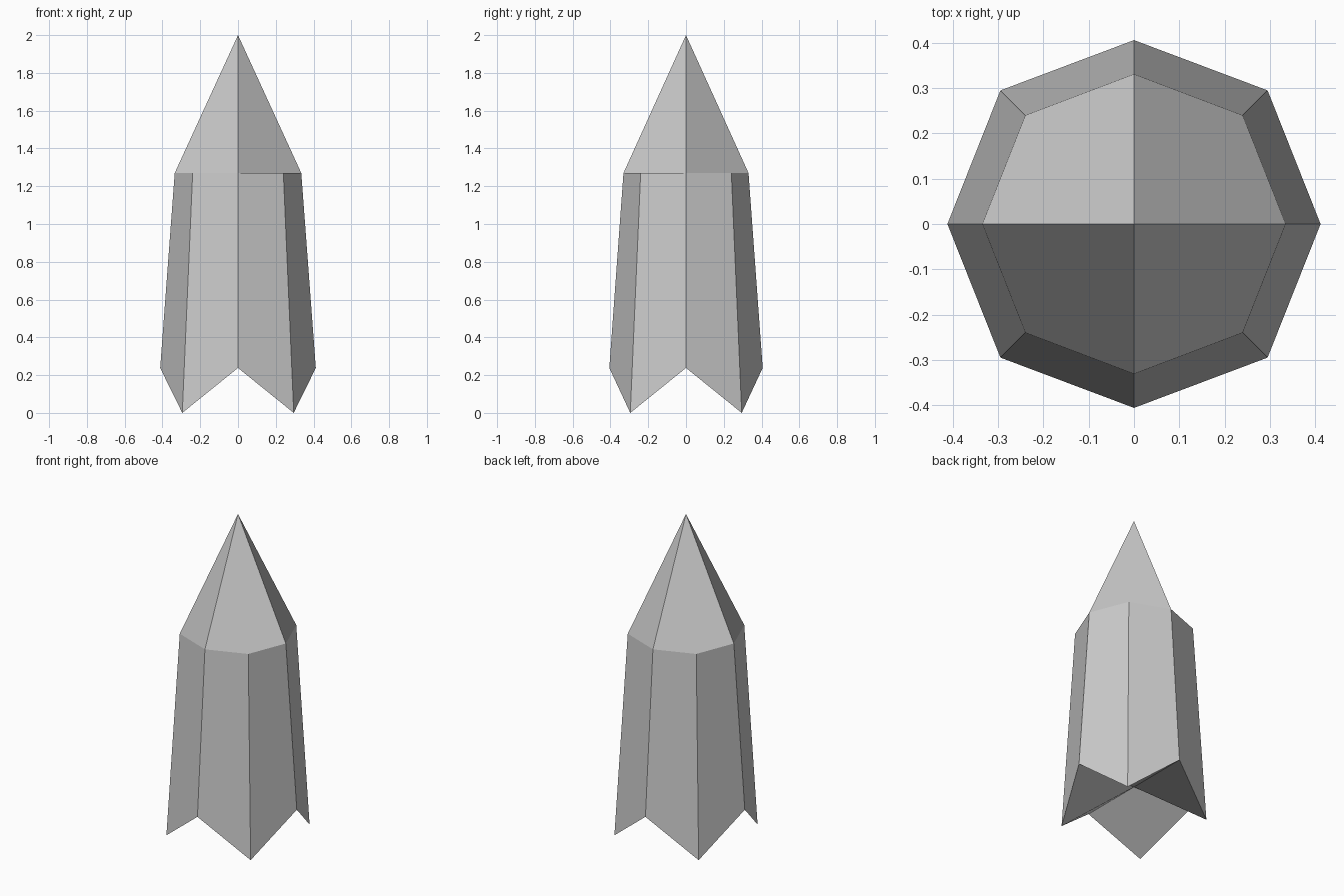
import bpy, bmesh

if "Cube" in bpy.data.objects:
    bpy.data.objects.remove(bpy.data.objects["Cube"])


def octagon(bm, rx, ry, diagonal, z_axis, z_diagonal):
    """Eight points: even ones on the x/y axes, odd ones on the diagonals."""
    d = diagonal
    plan = [(rx, 0), (d, d), (0, ry), (-d, d),
            (-rx, 0), (-d, -d), (0, -ry), (d, -d)]
    return [bm.verts.new((x, y, z_diagonal if i % 2 else z_axis))
            for i, (x, y) in enumerate(plan)]


def bent_quad(bm, a, b, c, d, fold_bd):
    """Non-planar quad; the first corner decides which diagonal it folds on."""
    bm.faces.new((b, c, d, a) if fold_bd else (a, b, c, d))


bm = bmesh.new()

# Notched lower rim, shoulder ring, tip and centre of the underside
rim = octagon(bm, 0.412, 0.406, 0.295, 0.238, 0.0)
shoulder = octagon(bm, 0.335, 0.331, 0.24, 1.27, 1.27)
tip = bm.verts.new((0, 0, 2.0))
under = bm.verts.new((0, 0, 0.238))

# Eight tapered side walls
for i in range(8):
    j = (i + 1) % 8
    bm.faces.new((rim[i], rim[j], shoulder[j], shoulder[i]))

# Four roof panels and four prong undersides, folds alternating by quadrant
for i in range(0, 8, 2):
    j, k = i + 1, (i + 2) % 8
    odd = i % 4 == 2
    bent_quad(bm, tip, shoulder[i], shoulder[j], shoulder[k], odd)
    bent_quad(bm, under, rim[k], rim[j], rim[i], not odd)

mesh = bpy.data.meshes.new("pointed_spike")
bm.to_mesh(mesh)
bm.free()
bpy.context.collection.objects.link(bpy.data.objects.new("pointed_spike", mesh))
